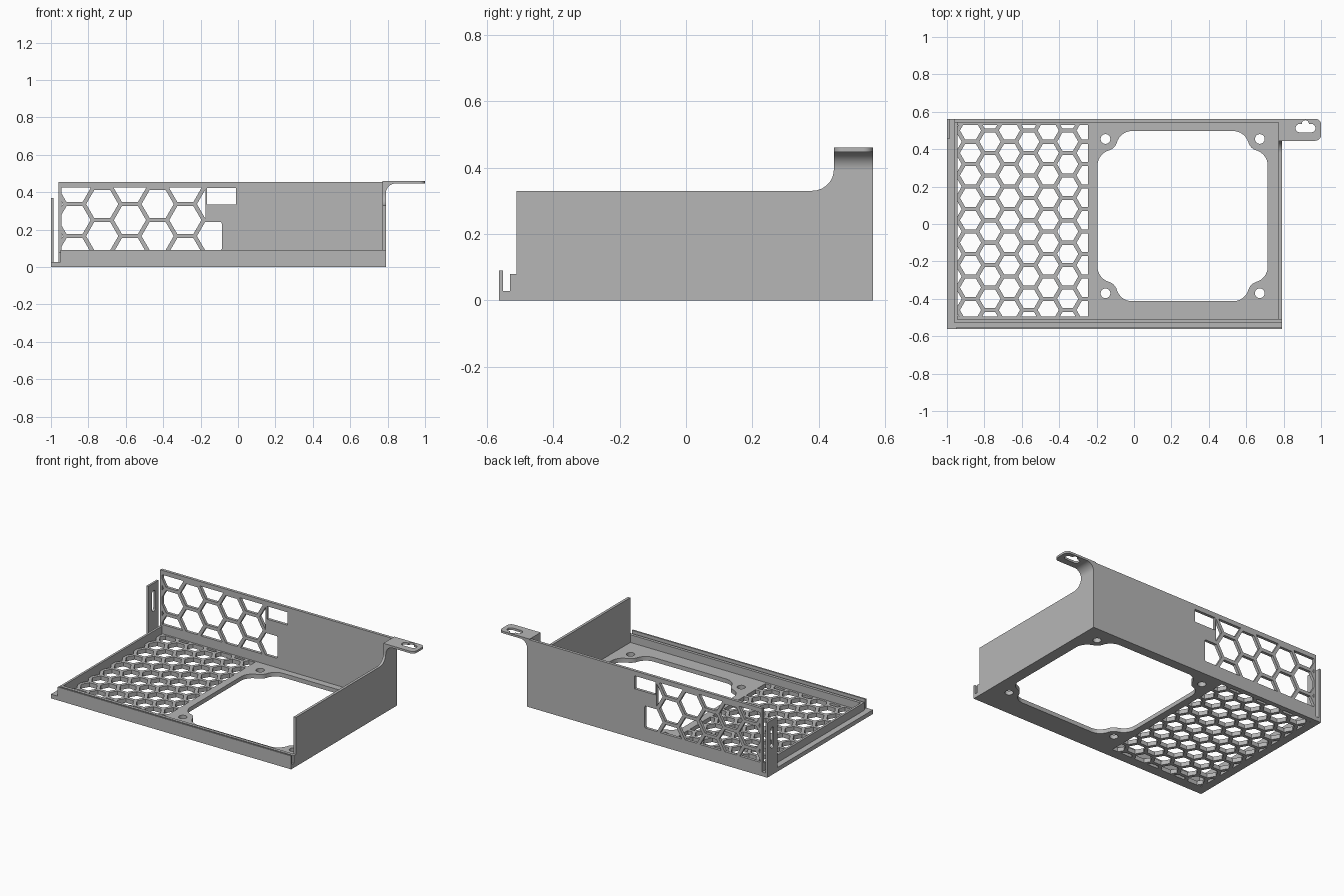
import bpy, bmesh
from math import sin, cos, radians, sqrt
from mathutils import Matrix

if "Cube" in bpy.data.objects:
    bpy.data.objects.remove(bpy.data.objects["Cube"], do_unlink=True)

grey = bpy.data.materials.new("plain_grey")
grey.use_nodes = True
colour = (0.47, 0.47, 0.47, 1)
grey.diffuse_color = colour
grey.node_tree.nodes["Principled BSDF"].inputs["Base Color"].default_value = colour

# Planes a sheet can lie in: columns are local x, local y and the thickness direction
PLANES = {
    "XY": Matrix(((1, 0, 0), (0, 1, 0), (0, 0, 1))),
    "XZ": Matrix(((1, 0, 0), (0, 0, -1), (0, 1, 0))),
    "YZ": Matrix(((0, 0, 1), (1, 0, 0), (0, 1, 0))),
}


def rect(x0, x1, y0, y1):
    return [(x0, y0), (x1, y0), (x1, y1), (x0, y1)]


def arc(cx, cy, r, a0, a1, n=8):
    angles = [radians(a0 + (a1 - a0) * i / n) for i in range(n + 1)]
    return [(cx + r * cos(a), cy + r * sin(a)) for a in angles]


def sheet(name, plane, low, high, loops):
    """Flat sheet from an outline and hole loops, thick from low to high."""
    curve = bpy.data.curves.new(name + "_outline", "CURVE")
    curve.dimensions = "2D"
    curve.fill_mode = "BOTH"
    curve.extrude = (high - low) / 2
    for loop in loops:
        spline = curve.splines.new("POLY")
        spline.points.add(len(loop) - 1)
        for point, (x, y) in zip(spline.points, loop):
            point.co = (x, y, 0, 1)
        spline.use_cyclic_u = True
    temp = bpy.data.objects.new(name + "_outline", curve)
    bpy.context.collection.objects.link(temp)
    graph = bpy.context.evaluated_depsgraph_get()
    mesh = bpy.data.meshes.new_from_object(temp.evaluated_get(graph))
    bpy.data.objects.remove(temp, do_unlink=True)
    bpy.data.curves.remove(curve)

    axes = PLANES[plane]
    middle = axes.col[2] * ((low + high) / 2 * (-1 if plane == "XZ" else 1))
    mesh.transform(Matrix.Translation(middle) @ axes.to_4x4())
    bm = bmesh.new()
    bm.from_mesh(mesh)
    bmesh.ops.remove_doubles(bm, verts=bm.verts, dist=1e-5)
    bmesh.ops.recalc_face_normals(bm, faces=bm.faces)
    bm.to_mesh(mesh)
    bm.free()
    mesh.name = name
    mesh.materials.clear()
    mesh.materials.append(grey)
    obj = bpy.data.objects.new(name, mesh)
    bpy.context.collection.objects.link(obj)
    bpy.ops.object.select_all(action="DESELECT")
    obj.select_set(True)
    bpy.context.view_layer.objects.active = obj
    bpy.ops.object.shade_smooth_by_angle(angle=radians(30))
    return obj


def clip(loop, axis, limit, sign):
    """Keep the part of a loop where sign * coordinate <= sign * limit."""
    out = []
    for p, q in zip(loop, loop[1:] + loop[:1]):
        dp, dq = sign * (limit - p[axis]), sign * (limit - q[axis])
        if dp >= 0:
            out.append(p)
        if dp * dq < 0:
            t = dp / (dp - dq)
            out.append((p[0] + (q[0] - p[0]) * t, p[1] + (q[1] - p[1]) * t))
    return out


def honeycomb(x0, y0, pitch, gap, columns, rows, bounds):
    """Hexagonal holes in staggered columns, trimmed to the bounds of each cell."""
    step = pitch * sqrt(3) / 2
    radius = (pitch - gap) / sqrt(3)
    holes = []
    for c in range(-1, columns):
        for r in range(-1, rows):
            cx, cy = x0 + c * step, y0 + (r + (c % 2) / 2) * pitch
            xa, xb, ya, yb = bounds(cx, cy)
            cell = arc(cx, cy, radius, 0, 300, 5)
            for axis, limit, sign in ((0, xa, -1), (0, xb, 1), (1, ya, -1), (1, yb, 1)):
                cell = clip(cell, axis, limit, sign)
            if len(cell) > 2:
                holes.append(cell)
    return holes


BACK = 0.5625
FLOOR = 0.028

# Floor: fan opening that curves around four screw holes, plus honeycomb vent
fan_x, fan_y, screw = 0.26, 0.042, 0.4125
quarter = (arc(0.37, 0.27, 0.085, 0, 73.4) + arc(screw, screw, 0.0637, 253.4, 196.6)[1:]
           + arc(0.27, 0.37, 0.085, 16.6, 90)[1:])
opening = []
for turn in range(4):
    for x, y in quarter:
        for _ in range(turn):
            x, y = -y, x
        opening.append((fan_x + x, fan_y + y))
screw_holes = [arc(fan_x + sx * screw, fan_y + sy * screw, 0.026, 0, 345, 23)
               for sx in (-1, 1) for sy in (-1, 1)]
floor_vent = honeycomb(-0.874, -0.46, 0.12, 0.022, 9, 10,
                       lambda x, y: (-0.945, -0.245, -0.495, 0.53))
sheet("floor", "XY", 0, FLOOR,
      [rect(-1, 0.79, -BACK, BACK), opening] + screw_holes + floor_vent)

# Back wall: honeycomb vent that stops short of a rectangular socket window
wall_vent = honeycomb(-0.874, 0.251, 0.171, 0.022, 7, 3,
                      lambda x, z: (-0.945, -0.175 if z > 0.3 else -0.085, 0.09, 0.425))
sheet("back_wall", "XZ", 0.543, BACK,
      [rect(-0.96, 0.772, FLOOR, 0.455), rect(-0.165, -0.01, 0.335, 0.422)] + wall_vent)

# Left wall: sweeps up at the back to carry the bracket
sheet("left_wall", "YZ", 0.772, 0.79,
      [[(-0.51, FLOOR), (BACK, FLOOR), (BACK, 0.447)]
       + [(0.445, 0.447)] + arc(0.38, 0.395, 0.065, 0, -90, 12) + [(-0.51, 0.33)]])

# Mounting bracket: gusset under a rounded tab with a keyhole slot
sheet("bracket_gusset", "XZ", 0.445, BACK,
      [[(0.785, 0.447), (0.785, 0.39)] + arc(0.845, 0.392, 0.055, 180, 90, 12)])
keyhole = (arc(0.948, 0.5125, 0.0225, -90, 90) + arc(0.916, 0.536, 0.019, 0, 180)
           + arc(0.886, 0.5125, 0.0225, 90, 270))
sheet("bracket_tab", "XY", 0.446, 0.46,
      [[(0.772, 0.445)] + arc(0.97, 0.475, 0.03, -90, 0)
       + arc(0.97, 0.5325, 0.03, 0, 90) + [(0.772, BACK)], keyhole])

# Front channel: outer lip and inner rib
sheet("front_lip", "YZ", -0.95, 0.79, [rect(-BACK, -0.551, FLOOR, 0.09)])
sheet("front_rib", "YZ", -0.96, 0.79, [rect(-0.53, -0.51, FLOOR, 0.08)])

# Right side: low rail and slotted post at the back corner
sheet("right_rail", "XZ", -0.51, 0.543, [rect(-0.96, -0.945, FLOOR, 0.08)])
slot = arc(0.51, 0.305, 0.016, 0, 180) + arc(0.51, 0.195, 0.016, 180, 360)
sheet("right_post", "YZ", -1, -0.986, [rect(0.455, BACK, FLOOR, 0.37), slot])
